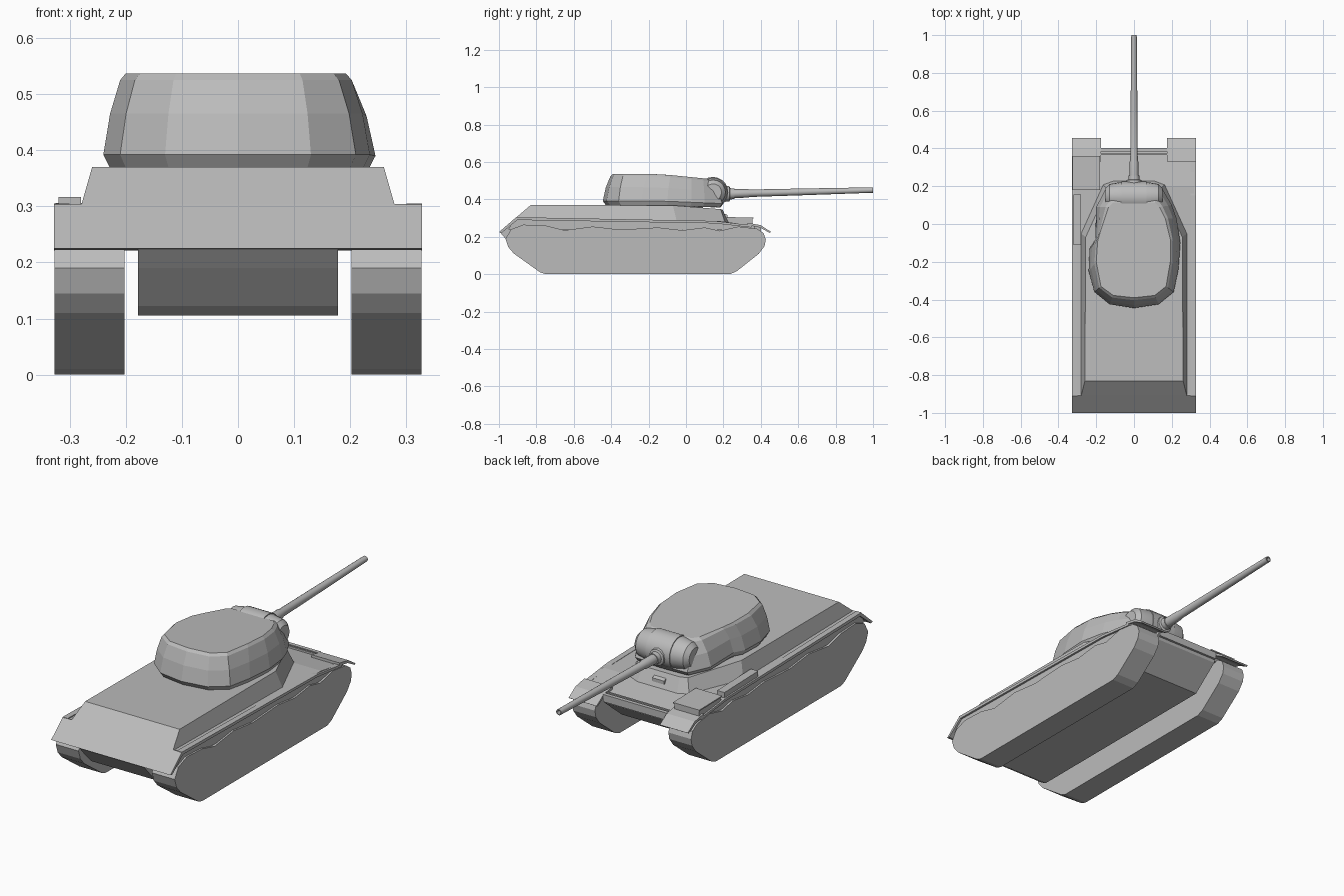
import bpy, bmesh, math
from mathutils import Vector

if "Cube" in bpy.data.objects:
    bpy.data.objects.remove(bpy.data.objects["Cube"])

grey = bpy.data.materials.new("primer_grey")
grey.diffuse_color = (0.5, 0.5, 0.5, 1)
grey.use_nodes = True
grey.node_tree.nodes["Principled BSDF"].inputs["Base Color"].default_value = grey.diffuse_color


def loft(name, rings, smooth=False):
    """Skin a list of equally long point rings and cap both ends."""
    bm = bmesh.new()
    vs = [[bm.verts.new(p) for p in r] for r in rings]
    n = len(vs[0])
    for a, b in zip(vs, vs[1:]):
        for i in range(n):
            j = (i + 1) % n
            bm.faces.new((a[i], a[j], b[j], b[i]))
    bm.faces.new(vs[0][::-1])
    bm.faces.new(vs[-1])
    bmesh.ops.recalc_face_normals(bm, faces=bm.faces)
    me = bpy.data.meshes.new(name)
    bm.to_mesh(me)
    bm.free()
    me.materials.append(grey)
    ob = bpy.data.objects.new(name, me)
    bpy.context.collection.objects.link(ob)
    if smooth:
        bpy.ops.object.select_all(action='DESELECT')
        ob.select_set(True)
        bpy.context.view_layer.objects.active = ob
        bpy.ops.object.shade_smooth_by_angle(angle=math.radians(35))
    return ob


def prism(name, profile, x0, x1):
    """Extrude a (y, z) profile from x0 to x1."""
    return loft(name, [[(x, y, z) for y, z in profile] for x in (x0, x1)])


def both(name, profile, x0, x1):
    prism("right_" + name, profile, x0, x1)
    prism("left_" + name, profile, -x1, -x0)


def box(name, x0, x1, y0, y1, z0, z1, drop=0):
    """Box whose far end sinks by drop, to lie on sloping plates."""
    return prism(name, [(y0, z0), (y1, z0 - drop), (y1, z1 - drop), (y0, z1)], x0, x1)


def circle(axis, c, r, n=16):
    pts = []
    for i in range(n):
        a = 2 * math.pi * i / n
        u, v = r * math.cos(a), r * math.sin(a)
        off = (0, u, v) if axis == 'x' else (u, 0, v)
        pts.append(Vector(c) + Vector(off))
    return pts


# Track units with sagging upper run
track = [(-.75, 0), (.235, 0), (.27, .015), (.39, .11), (.42, .15), (.427, .185),
         (.415, .22), (.38, .243), (.28, .255), (.18, .232), (.1, .25), (-.02, .235),
         (-.15, .25), (-.35, .238), (-.5, .255), (-.65, .235), (-.75, .26),
         (-.87, .265), (-.935, .24), (-.965, .19), (-.95, .145), (-.92, .11), (-.78, .01)]
both("track", track, .202, .327)

# Lower hull tub
prism("lower_hull", [(-.995, .225), (-.965, .19), (-.9, .122), (-.87, .105), (.25, .105),
                     (.385, .215), (.4, .25), (.2, .28), (-.9, .29)], -.178, .178)

# Full-width sponson deck and sloping rear plate
prism("sponson_deck", [(-.95, .24), (-.91, .3), (.2, .283), (.37, .255), (.37, .235)], -.318, .318)
prism("rear_plate", [(-1, .225), (-.909, .304), (-.895, .295), (-.985, .222)], -.328, .328)
both("fender", [(-.91, .29), (-.91, .305), (.15, .285), (.35, .262), (.35, .25), (.15, .272)],
     .3, .328)

# Superstructure with tapered nose
base = [(.28, -.912), (.28, -.05), (.165, .21), (.11, .23)]
roof = [(.26, -.83), (.256, -.07), (.14, .185), (.1, .195)]


def hull_ring(half, zs):
    right = [(x, y, z) for (x, y), z in zip(half, zs)]
    return right + [(-x, y, z) for x, y, z in reversed(right)]


loft("superstructure", [hull_ring(base, (.3, .285, .275, .272)),
                        hull_ring(roof, (.37, .368, .348, .346))])
box("driver_visor", -.035, .03, .203, .222, .308, .325, .008)

# Front mudguards and nose beam
both("front_mudguard", [(.33, .275), (.4, .262), (.455, .226), (.447, .221), (.395, .25), (.33, .262)],
     .174, .328)
box("nose_beam", -.176, .174, .383, .402, .228, .264)
box("glacis_strip", -.176, .174, .365, .374, .245, .265)

# Stowage on the left fender
box("tool_box", -.32, -.185, .185, .355, .262, .305, .003)
box("tool_box_lid", -.325, -.18, .18, .36, .3, .306, .003)
box("long_bin", -.32, -.28, -.11, .155, .27, .317, .006)

# Cast turret: lower outline blended into roof outline
low = [(0, -.445), (.13, -.425), (.21, -.36), (.235, -.24), (.245, -.1), (.225, .03),
       (.2, .1), (.145, .195), (0, .2), (-.145, .195), (-.2, .09), (-.205, -.08),
       (-.235, -.13), (-.24, -.25), (-.21, -.36), (-.13, -.425)]
top = [(0, -.39), (.11, -.378), (.17, -.33), (.192, -.2), (.192, -.08), (.165, .03),
       (.135, .09), (.11, .115), (0, .115), (-.11, .115), (-.135, .09), (-.175, -.03),
       (-.192, -.09), (-.2, -.2), (-.175, -.33), (-.11, -.378)]


def turret_ring(t, z, s=1):
    ring = []
    for (a, b), (c, d) in zip(low, top):
        x, y = (a + (c - a) * t) * s, (b + (d - b) * t + .1) * s - .1
        ring.append((x, y, z - .1 * max(0, y + .15) * (.3 + .7 * (z - .365) / .17)))
    return ring


loft("turret", [turret_ring(0, .368, .95), turret_ring(0, .392), turret_ring(.3, .465),
                turret_ring(.75, .525), turret_ring(1, .537)])
loft("turret_ring", [circle('z' and 'y', (0, 0, 0), .0)] and
     [[(.19 * math.cos(i * math.pi / 12), -.1 + .19 * math.sin(i * math.pi / 12), z)
       for i in range(24)] for z in (.34, .375)])

# Rounded gun mantlet
loft("mantlet", [circle('x', (x, .145, .438), r, 20) for x, r in
                 ((-.15, .045), (-.13, .066), (-.07, .077), (.07, .077), (.13, .066), (.15, .045))],
     True)
loft("mantlet_band", [circle('x', (x, .144, .438), .082, 20) for x in (-.066, .066)], True)
loft("gun_collar", [circle('y', (0, y, .43), r, 12) for y, r in
                    ((.19, .045), (.232, .04), (.236, .03), (.258, .028))], True)


# Tapered barrel with a hollow muzzle
def bore(y, r):
    return circle('y', (0, y, .43 + .02 * (y - .23) / .77), r)


loft("gun_barrel", [bore(.22, .024), bore(.33, .023), bore(.34, .02), bore(.62, .018),
                    bore(1, .0145), bore(1, .01), bore(.96, .01)], True)
